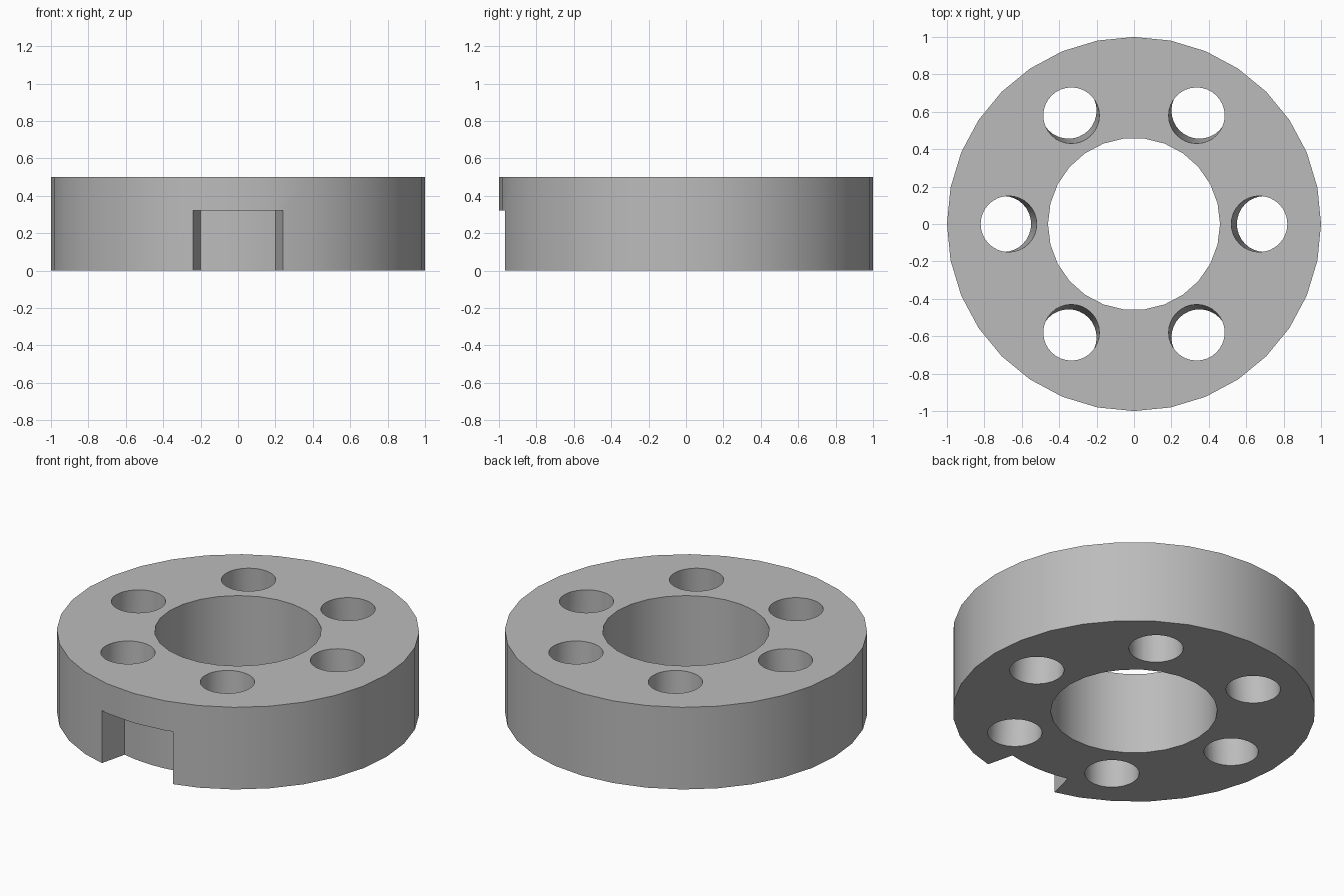
import bpy, bmesh
from math import sin, cos, pi, radians

cube = bpy.data.objects.get("Cube")
if cube:
    bpy.data.objects.remove(cube)

HEIGHT = 0.5
grey = bpy.data.materials.new("plain grey")
grey.use_nodes = True
colour = (0.5, 0.5, 0.5, 1)
grey.diffuse_color = colour
grey.node_tree.nodes["Principled BSDF"].inputs["Base Color"].default_value = colour


def circle(radius, sides, start=0.0):
    return [(radius * cos(start + 2 * pi * i / sides),
             radius * sin(start + 2 * pi * i / sides)) for i in range(sides)]


def arc(radius, first, last, steps):
    angles = [radians(first + (last - first) * i / steps) for i in range(steps + 1)]
    return [(radius * cos(a), radius * sin(a)) for a in angles]


def prism(name, outline, z0, z1, base=(0, 0), top=(0, 0)):
    """Prism from an outline, with the base and top outlines shifted separately."""
    bm = bmesh.new()
    low = [bm.verts.new((x + base[0], y + base[1], z0)) for x, y in outline]
    high = [bm.verts.new((x + top[0], y + top[1], z1)) for x, y in outline]
    bm.faces.new(low)
    bm.faces.new(high)
    n = len(outline)
    for i in range(n):
        j = (i + 1) % n
        bm.faces.new((low[i], low[j], high[j], high[i]))
    bmesh.ops.recalc_face_normals(bm, faces=bm.faces)
    mesh = bpy.data.meshes.new(name)
    bm.to_mesh(mesh)
    bm.free()
    mesh.materials.append(grey)
    obj = bpy.data.objects.new(name, mesh)
    bpy.context.collection.objects.link(obj)
    return obj


# Solid disc
ring = prism("ring_body", circle(1, 32), 0, HEIGHT)

# Straight centre bore
cutters = [prism("bore_cutter", circle(0.46, 26), -0.1, HEIGHT + 0.1)]

# Six bolt holes, leaning outward toward the underside
lean = (0.70 - 0.67) / HEIGHT
margin = 0.1
for i in range(6):
    a = i * pi / 3
    r_low, r_high = 0.70 + lean * margin, 0.67 - lean * margin
    cutters.append(prism("bolt_hole_cutter", circle(0.15, 32), -margin, HEIGHT + margin,
                         (r_low * cos(a), r_low * sin(a)),
                         (r_high * cos(a), r_high * sin(a))))

# Radial-sided notch in the front lower rim
sector = arc(0.83, 256.1, 283.9, 6) + arc(1.15, 283.9, 256.1, 6)
cutters.append(prism("notch_cutter", sector, -0.1, 0.32))

# Cut the openings
bpy.context.view_layer.objects.active = ring
for cutter in cutters:
    cutter.hide_render = True
    mod = ring.modifiers.new("cut", 'BOOLEAN')
    mod.operation = 'DIFFERENCE'
    mod.solver = 'EXACT'
    mod.object = cutter
    bpy.ops.object.modifier_apply(modifier=mod.name)
    bpy.data.objects.remove(cutter)

# Smooth walls with crisp rims
bpy.ops.object.select_all(action='DESELECT')
ring.select_set(True)
bpy.ops.object.shade_smooth_by_angle(angle=radians(30))
